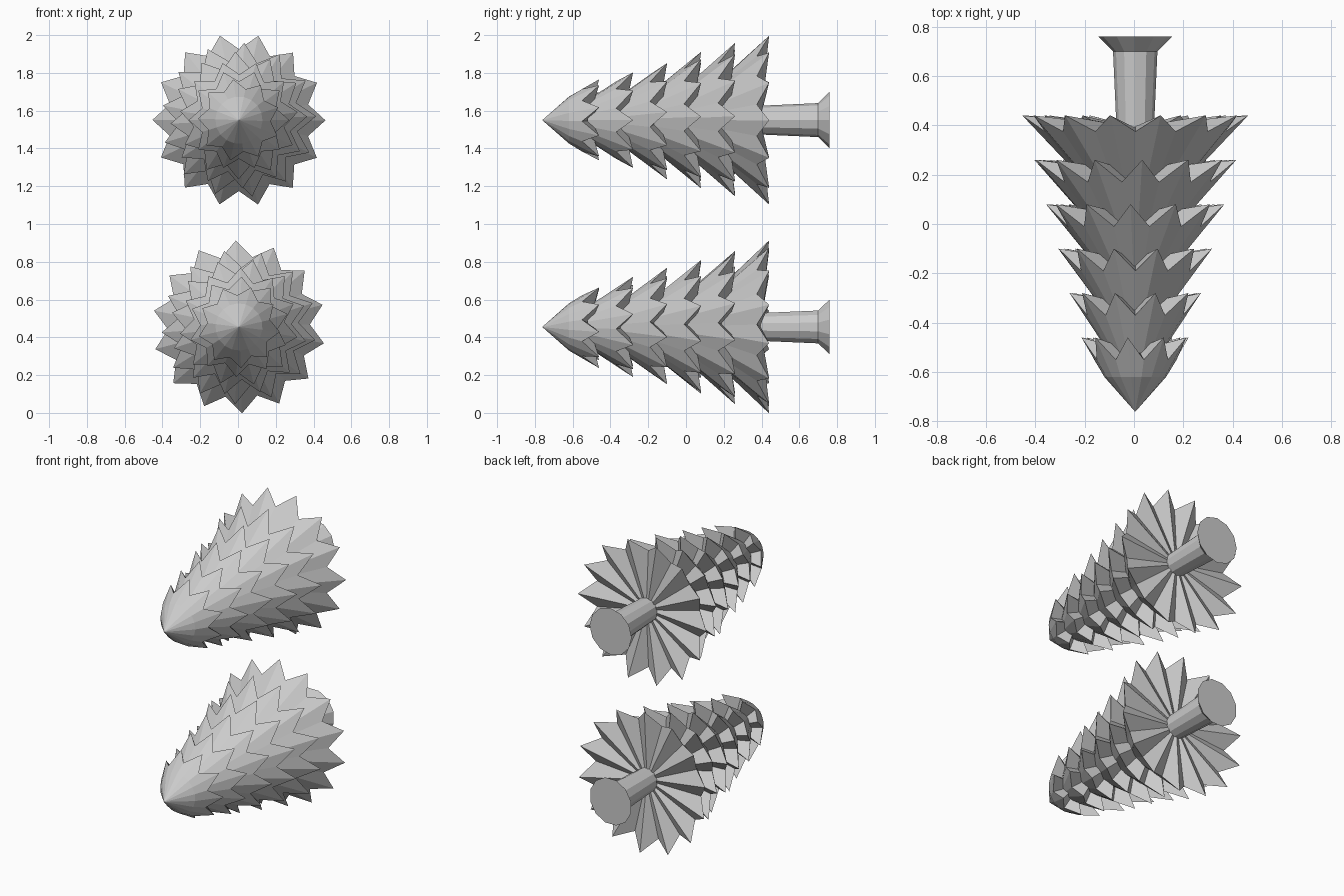
import bpy, bmesh, math

cube = bpy.data.objects.get("Cube")
if cube:
    bpy.data.objects.remove(cube, do_unlink=True)

grey = bpy.data.materials.new("plain_grey")
grey.use_nodes = True
colour = (0.6, 0.6, 0.6, 1)
grey.diffuse_color = colour
grey.node_tree.nodes["Principled BSDF"].inputs["Base Color"].default_value = colour

# Angle of one spike on each tier, from the tip tier to the widest
TIER_ANGLES = (98, 108, 106, 93, 86, 77)


def circle(y, r, sides, phase=0.0):
    """Ring of points around the y axis."""
    return [(r * math.cos(phase + math.tau * k / sides), y,
             r * math.sin(phase + math.tau * k / sides)) for k in range(sides)]


def star(y, r, depth, notch, spikes, phase):
    """Ring that alternates between spike tips and notches."""
    tips = circle(y, r, spikes, phase)
    notches = circle(y - depth, r * notch, spikes, phase + math.pi / spikes)
    return [p for pair in zip(tips, notches) for p in pair]


def loft(name, rings, height):
    """Skin a list of rings, close both ends and place the part."""
    bm = bmesh.new()
    loops = [[bm.verts.new(p) for p in ring] for ring in rings]
    n = len(rings[0])
    for a, b in zip(loops, loops[1:]):
        for k in range(n):
            j = (k + 1) % n
            bm.faces.new((a[k], a[j], b[j], b[k]))
    bm.faces.new(loops[0])
    bm.faces.new(loops[-1][::-1])
    bmesh.ops.remove_doubles(bm, verts=bm.verts, dist=0.0005)
    bmesh.ops.recalc_face_normals(bm, faces=bm.faces)
    mesh = bpy.data.meshes.new(name)
    bm.to_mesh(mesh)
    bm.free()
    mesh.materials.append(grey)
    obj = bpy.data.objects.new(name, mesh)
    obj.location = (0.005, 0, height)
    bpy.context.collection.objects.link(obj)


def tree(label, height, turn):
    # Flared trunk
    trunk = [circle(y, r, 12, math.radians(turn))
             for y, r in ((0.3, 0.072), (0.7, 0.09), (0.76, 0.15))]
    loft(label + "_trunk", trunk, height)

    # Spiked branch tiers, each wider and with one more spike than the last
    for i, angle in enumerate(TIER_ANGLES):
        widest = i == len(TIER_ANGLES) - 1
        spikes = 9 + i
        y = -0.46 + 0.18 * i
        r = 0.218 + 0.048 * i
        phase = math.radians(angle + turn)
        depth, notch = (0.065, 0.82) if widest else (0.09, 0.77)
        if i == 0:
            top = [circle(-0.76, 0.001, 2 * spikes, phase),
                   circle(-0.62, 0.125, 2 * spikes, phase)]
        else:
            top = [circle(y - 0.23 - 0.012 * i, r * 0.4, 2 * spikes, phase)]
        under = circle(y - 0.045, 0.05, 2 * spikes, phase)
        loft(f"{label}_branch_tier_{i + 1}",
             top + [star(y, r, depth, notch, spikes, phase), under], height)


tree("lower_tree", 0.455, 15)
tree("upper_tree", 1.55, 0)
